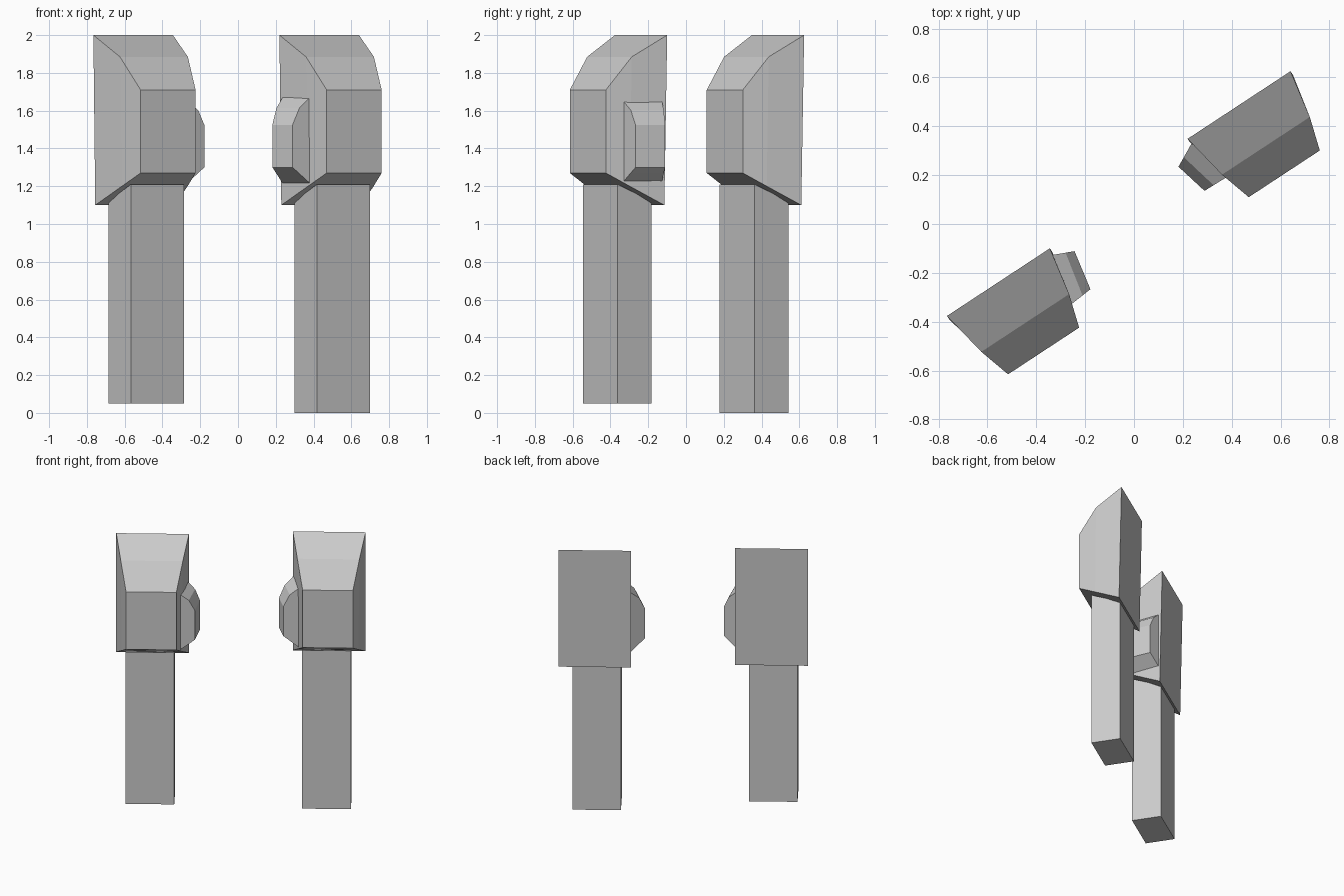
import bpy, bmesh, math

if "Cube" in bpy.data.objects:
    bpy.data.objects.remove(bpy.data.objects["Cube"])

ANGLE = math.radians(33.3)


def ring(p, q, lo, hi, tuck=0.0):
    """Four corners above two plan points (x, depth); tuck pulls the lower pair forward."""
    return [(p[0], -p[1] - tuck, lo), (q[0], -q[1] - tuck, lo),
            (q[0], -q[1], hi), (p[0], -p[1], hi)]


def loft(name, rings, place):
    """Join successive four-cornered rings into a closed flat-faced solid."""
    bm = bmesh.new()
    loops = [[bm.verts.new(c) for c in r] for r in rings]
    for a, b in zip(loops, loops[1:]):
        for i in range(4):
            j = (i + 1) % 4
            bm.faces.new((a[i], a[j], b[j], b[i]))
    bm.faces.new(loops[0])
    bm.faces.new(loops[-1])
    bmesh.ops.recalc_face_normals(bm, faces=bm.faces)
    mesh = bpy.data.meshes.new(name)
    bm.to_mesh(mesh)
    bm.free()
    obj = bpy.data.objects.new(name, mesh)
    obj.location = (place[0], place[1], 0)
    obj.rotation_euler.z = ANGLE
    bpy.context.collection.objects.link(obj)
    return obj


def mix(a, b, t):
    return a + (b - a) * t


def side_block(name, base, outer, base_z, outer_z, place):
    """Small tapered block on the head's slanted side, with a broken top slope."""
    t = 0.6
    mid = [tuple(mix(a, b, t) for a, b in zip(p, q)) for p, q in zip(base, outer)]
    mid_lo = mix(base_z[0], outer_z[0], t)
    mid_hi = mix(base_z[1], outer_z[1], 0.38)
    loft(name, [ring(*base, *base_z), ring(*mid, mid_lo, mid_hi),
                ring(*outer, *outer_z)], place)


def unit(side, place, foot):
    # post running up into the head
    loft(side + "_post", [ring((-0.18, d), (0.157, d), foot, 1.21 if d > 0.1 else 1.12)
                          for d in (0.038, 0.251)], place)
    # tapered head: back plate, break line, front plate
    sections = [(0.252, 0.252, 0.0, 1.10, 2.0, 0.018),
                (0.208, 0.215, 0.2, 1.20, 1.885, 0.008),
                (0.174, 0.174, 0.337, 1.27, 1.71, 0.0)]
    rings = []
    for w_lo, w_hi, d, lo, hi, tuck in sections:
        low = ring((-w_lo, d), (w_lo, d), lo, hi, tuck)[:2]
        high = ring((-w_hi, d), (w_hi, d), lo, hi)[2:]
        rings.append(low + high)
    loft(side + "_head", rings, place)


RIGHT, LEFT = (0.43, 0.487), (-0.555, -0.238)
unit("right", RIGHT, 0.0)
unit("left", LEFT, 0.05)

# side blocks face each other across the gap
side_block("right_side_block", [(-0.247, 0.024), (-0.202, 0.219)],
           [(-0.346, 0.075), (-0.311, 0.216)], (1.215, 1.67), (1.30, 1.525), RIGHT)
side_block("left_side_block", [(0.245, 0.028), (0.196, 0.24)],
           [(0.330, 0.065), (0.299, 0.231)], (1.225, 1.65), (1.30, 1.525), LEFT)
